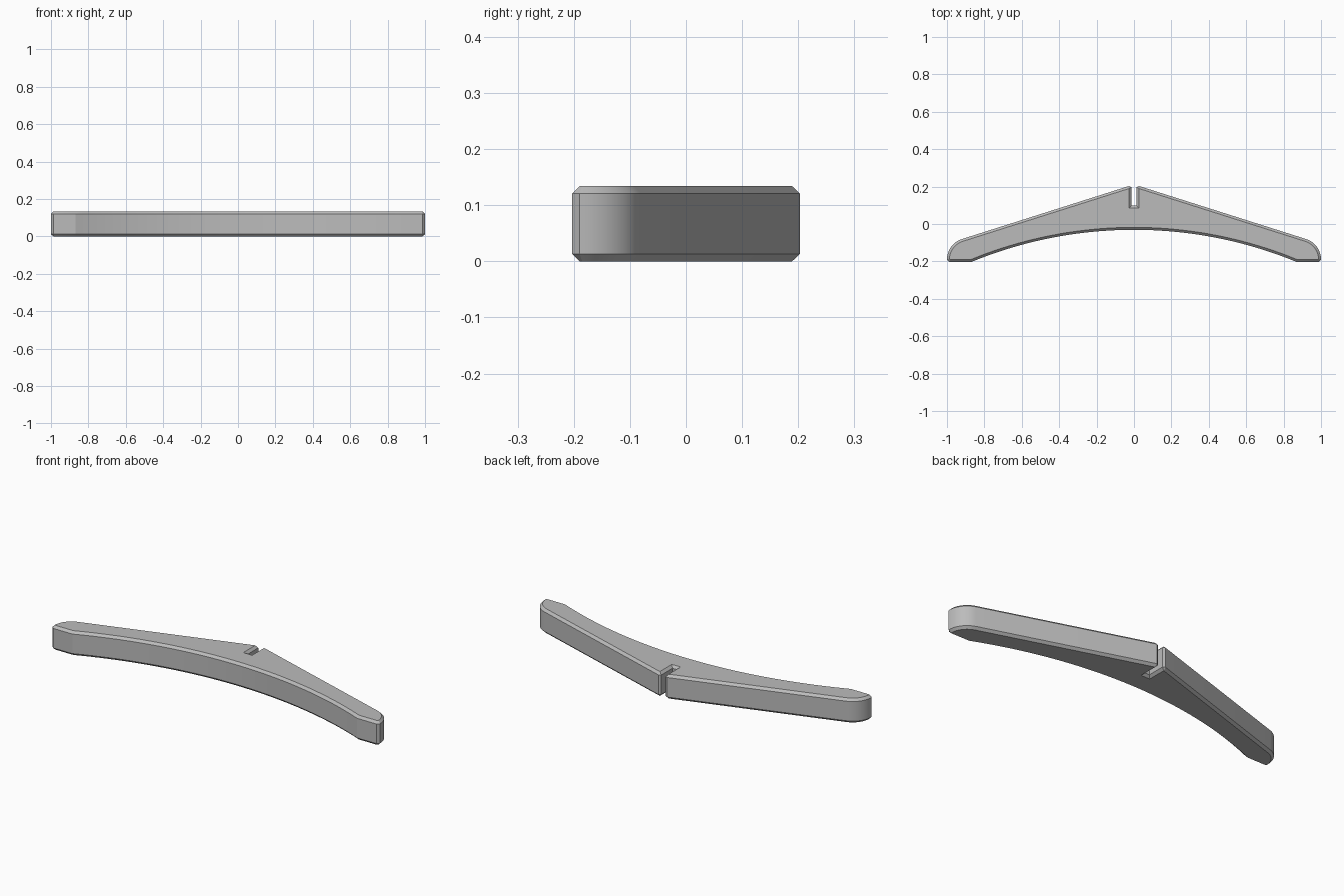
import bpy
import bmesh
import math

cube = bpy.data.objects.get("Cube")
if cube:
    bpy.data.objects.remove(cube, do_unlink=True)

HEIGHT = 0.134
CHAMFER = 0.013
BACK, FRONT = 0.203, -0.203
FOOT_X = 0.87       # where the front arch meets the flat foot
ARCH_Y = -0.031     # crown of the front arch
SLOT_X, SLOT_Y = 0.014, 0.098
TIP_R = 0.115       # rounded outer tip
SLOPE = math.radians(17.4)


def arc(cx, cy, r, start, end, steps):
    """Points along a circular arc, both ends included."""
    angles = [start + (end - start) * i / steps for i in range(steps + 1)]
    return [(cx + r * math.cos(a), cy + r * math.sin(a)) for a in angles]


# Half outline on +x, from the arch crown round to the slot
rise = ARCH_Y - FRONT
radius = (FOOT_X ** 2 + rise ** 2) / (2 * rise)
sweep = math.asin(FOOT_X / radius)
top = math.pi / 2
half = arc(0, ARCH_Y - radius, radius, top, top - sweep, 20)
half += [(1 - CHAMFER, FRONT)]
half += arc(1 - TIP_R, FRONT + CHAMFER, TIP_R, 0, top - SLOPE, 10)
half += [(SLOT_X + CHAMFER, BACK), (SLOT_X, BACK - 0.006), (SLOT_X, SLOT_Y)]
outline = half + [(-x, y) for x, y in reversed(half[1:])]

# Extrude the outline, then chamfer the upper and lower rims
bm = bmesh.new()
base = bm.faces.new([bm.verts.new((x, y, 0)) for x, y in outline])
result = bmesh.ops.extrude_face_region(bm, geom=[base], use_keep_orig=True)
raised = [v for v in result["geom"] if isinstance(v, bmesh.types.BMVert)]
bmesh.ops.translate(bm, verts=raised, vec=(0, 0, HEIGHT))
bmesh.ops.recalc_face_normals(bm, faces=bm.faces)
rims = [e for e in bm.edges if abs(e.verts[0].co.z - e.verts[1].co.z) < 1e-5]
bmesh.ops.bevel(bm, geom=rims, offset=CHAMFER, offset_type='OFFSET',
                segments=1, affect='EDGES', clamp_overlap=False)
bmesh.ops.recalc_face_normals(bm, faces=bm.faces)

mesh = bpy.data.meshes.new("arched_bracket")
bm.to_mesh(mesh)
bm.free()
bracket = bpy.data.objects.new("arched_bracket", mesh)
bpy.context.collection.objects.link(bracket)

# Plain grey finish
grey = bpy.data.materials.new("plain_grey")
grey.use_nodes = True
colour = (0.5, 0.5, 0.5, 1)
grey.diffuse_color = colour
grey.node_tree.nodes["Principled BSDF"].inputs["Base Color"].default_value = colour
mesh.materials.append(grey)

# Smooth the curves, keep the chamfers crisp
bpy.ops.object.select_all(action='DESELECT')
bracket.select_set(True)
bpy.context.view_layer.objects.active = bracket
bpy.ops.object.shade_smooth_by_angle(angle=math.radians(20))
